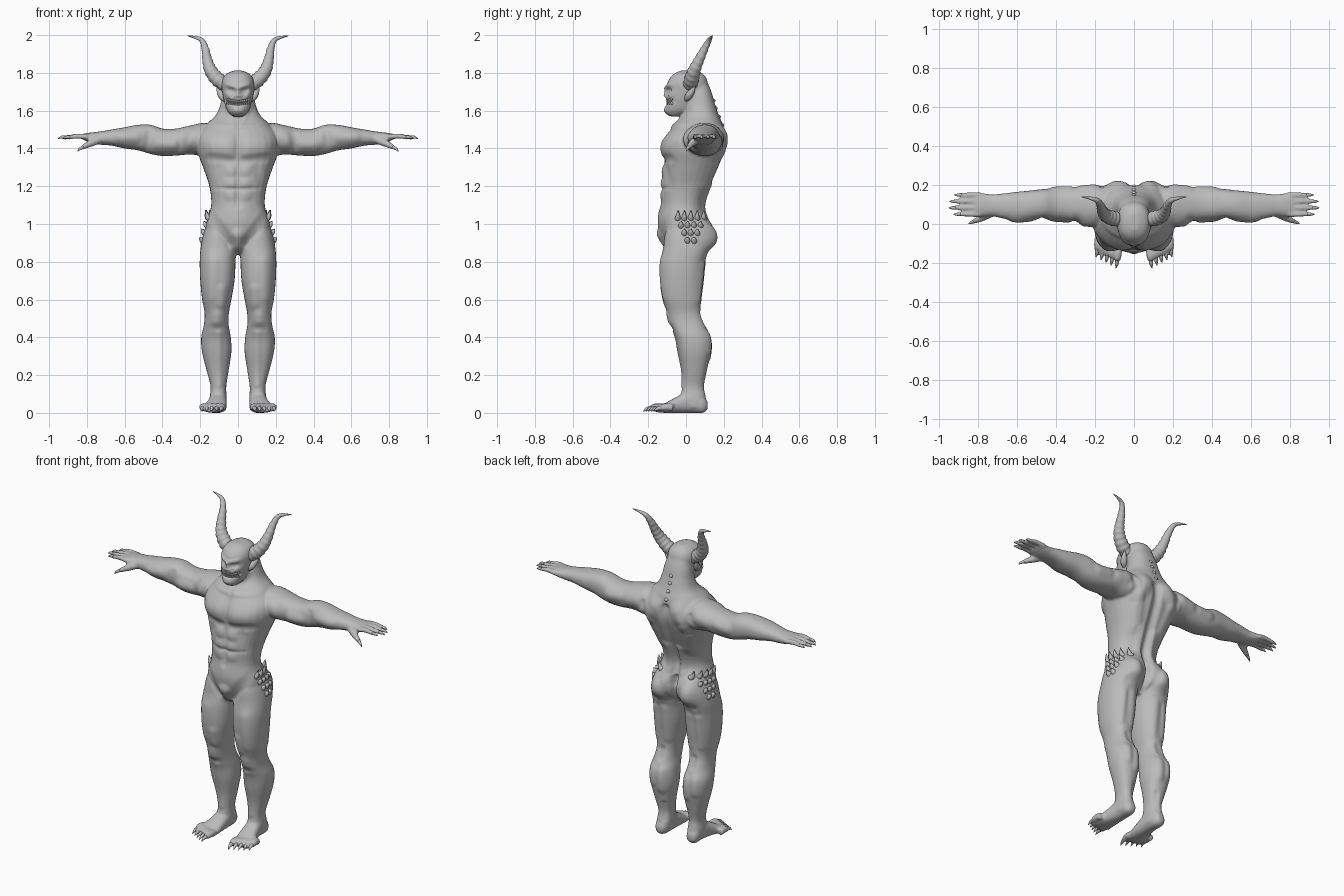
import bpy, bmesh, math
from mathutils import Vector
from mathutils.bvhtree import BVHTree

cube = bpy.data.objects.get("Cube")
if cube:
    bpy.data.objects.remove(cube, do_unlink=True)

GREY = (0.5, 0.5, 0.5, 1)
skin = bpy.data.materials.new("plain_grey")
skin.use_nodes = True
skin.diffuse_color = GREY
skin.node_tree.nodes["Principled BSDF"].inputs["Base Color"].default_value = GREY


# ---------- helpers ----------
def spline(rows, steps):
    """Catmull-Rom interpolation of number tuples."""
    result = []
    last = len(rows) - 1
    for i in range(last):
        before, start, end, after = (rows[max(0, min(last, i + k))] for k in (-1, 0, 1, 2))
        for s in range(steps):
            t = s / steps
            result.append([q + t * (r - p + t * (2 * p - 5 * q + 4 * r - w + t * (3 * (q - r) + w - p))) / 2
                           for p, q, r, w in zip(before, start, end, after)])
    return result + [list(rows[last])]


def bridge(bm, rings):
    rings = [[bm.verts.new(point) for point in ring] for ring in rings]
    for low, high in zip(rings, rings[1:]):
        for i in range(len(low)):
            bm.faces.new((low[i - 1], low[i], high[i], high[i - 1]))
    bm.faces.new(rings[0])
    bm.faces.new(rings[-1])


def loft(bm, axis, rows, mirror=True, sides=28):
    """Rows hold a position on the axis, then low and high limits on the two other axes."""
    others = [k for k in range(3) if k != axis]
    for flip in (1, -1) if mirror else (1,):
        rings = []
        for at, low_a, high_a, low_b, high_b in spline(rows, 4):
            ring = []
            for i in range(sides):
                angle = math.tau * i / sides
                c, s = (math.copysign(abs(f) ** 0.87, f) for f in (math.cos(angle), math.sin(angle)))
                point = Vector()
                point[axis] = at
                point[others[0]] = (low_a + high_a + c * (high_a - low_a)) / 2
                point[others[1]] = (low_b + high_b + s * (high_b - low_b)) / 2
                point.x *= flip
                ring.append(point)
            rings.append(ring)
        bridge(bm, rings)


def tube(bm, path, ridge=0, steps=4, sides=12, flips=(1, -1)):
    """Round tube through points that carry their own radius."""
    path = spline(path, steps)
    for flip in flips:
        points = [Vector((x * flip, y, z)) for x, y, z, r in path]
        rings = []
        for i, point in enumerate(points):
            along = points[min(i + 1, len(points) - 1)] - points[max(i - 1, 0)]
            turn = along.to_track_quat("Z", "Y")
            radius = max(path[i][3], 0.001) * (1 + ridge * (i % 4 - 1.5))
            rings.append([point + turn @ Vector((math.cos(a), math.sin(a), 0)) * radius
                          for a in (math.tau * k / sides for k in range(sides))])
        bridge(bm, rings)


def finish(bm, name):
    bmesh.ops.recalc_face_normals(bm, faces=bm.faces)
    mesh = bpy.data.meshes.new(name)
    bm.to_mesh(mesh)
    bm.free()
    mesh.materials.append(skin)
    mesh.shade_smooth()
    obj = bpy.data.objects.new(name, mesh)
    bpy.context.scene.collection.objects.link(obj)
    return obj


# ---------- body volumes ----------
bm = bmesh.new()
claws = bmesh.new()
torso = [(.84, .04, -.06, .05), (.88, .12, -.1, .1), (.95, .17, -.13, .12), (1.02, .165, -.14, .11),
         (1.1, .142, -.13, .095), (1.2, .152, -.13, .128), (1.3, .185, -.122, .172), (1.4, .22, -.12, .208),
         (1.47, .21, -.098, .205), (1.53, .165, -.06, .193), (1.58, .115, -.015, .172), (1.64, .092, 0, .152),
         (1.7, .08, 0, .135), (1.78, .05, .03, .1)]
head = [(1.57, .03, -.09, -.03), (1.6, .058, -.11, .04), (1.65, .074, -.11, .08), (1.7, .084, -.1, .11),
        (1.75, .086, -.098, .115), (1.79, .068, -.07, .095), (1.812, .025, -.03, .055)]
for rows in (torso, head):
    loft(bm, 2, [(z, -half, half, front, back) for z, half, front, back in rows], mirror=False)

leg = [(.03, .06, .15, -.03, .1), (.08, .06, .15, -.03, .105), (.14, .062, .145, -.02, .095),
       (.22, .05, .165, -.02, .11), (.32, .035, .19, -.04, .13), (.4, .038, .195, -.055, .128),
       (.47, .05, .18, -.085, .1), (.53, .048, .177, -.1, .08), (.6, .035, .19, -.12, .08),
       (.7, .018, .2, -.135, .09), (.8, .013, .203, -.135, .1), (.88, .01, .197, -.12, .125),
       (.96, .02, .18, -.11, .125), (1.03, .05, .15, -.08, .08)]
loft(bm, 2, leg)
foot = [(.115, .085, .125, .02, .06), (.09, .07, .145, 0, .09), (.03, .06, .15, 0, .12),
        (-.05, .06, .165, 0, .085), (-.11, .062, .188, 0, .052), (-.16, .075, .188, .004, .034)]
loft(bm, 1, foot)
arm = [(.1, 0, .18, 1.38, 1.52), (.18, 0, .195, 1.36, 1.535), (.25, 0, .19, 1.368, 1.522),
       (.33, .015, .185, 1.362, 1.505), (.4, .02, .182, 1.36, 1.505), (.46, .025, .18, 1.37, 1.525),
       (.53, .02, .172, 1.39, 1.525), (.6, .015, .165, 1.4, 1.512), (.67, .028, .157, 1.415, 1.5),
       (.73, .04, .152, 1.42, 1.49), (.78, .038, .158, 1.43, 1.484), (.82, .045, .155, 1.446, 1.478)]
loft(bm, 0, arm)

# Toes and fingers, each ending in a claw
for i in range(5):
    x, y = .08 + .0255 * i, -.185 + .014 * i
    tube(bm, [(x, y + .06, .026, .021), (x + .004, y + .02, .031, .02), (x + .006, y - .004, .02, .015)])
    tube(claws, [(x + .006, y + .006, .026, .012), (x + .009, y - .022, .022, .009), (x + .013, y - .042, .007, .001)])
for i, reach in enumerate((.9, .925, .92, .895)):
    y = .05 + .033 * i
    tube(bm, [(.79, y, 1.46, .016), (.85, y, 1.465, .0135), (reach, y, 1.457, .011)])
    tube(claws, [(reach - .01, y, 1.46, .0095), (reach + .01, y, 1.459, .0075), (reach + .028, y, 1.452, .001)])
tube(bm, [(.73, .06, 1.45, .024), (.78, .032, 1.427, .019), (.825, .012, 1.405, .012)])
tube(claws, [(.82, .014, 1.407, .01), (.838, .006, 1.397, .007), (.85, 0, 1.383, .001)])

body = finish(bm, "body")
remesh = body.modifiers.new("fuse", "REMESH")
remesh.mode = "VOXEL"
remesh.voxel_size = 0.0072
relax = body.modifiers.new("relax", "SMOOTH")
relax.iterations = 5
bpy.context.view_layer.update()
fused = bpy.data.meshes.new_from_object(body.evaluated_get(bpy.context.evaluated_depsgraph_get()))
body.modifiers.clear()
body.data = fused
fused.shade_smooth()

# ---------- muscles and creases, brushed on from the front or back ----------
FRONT, BACK = -1, 1
facing = {side: [(v, abs(v.co.x), v.co.z, abs(v.normal.y)) for v in fused.vertices if v.normal.y * side > 0]
          for side in (FRONT, BACK)}


def stroke(part, side, ax, az, bx, bz, radius, height):
    dx, dz = bx - ax, bz - az
    length = dx * dx + dz * dz or 1
    low, high = min(az, bz) - radius, max(az, bz) + radius
    for v, x, z, slope in facing[side]:
        if low < z < high:
            t = max(0, min(1, ((x - ax) * dx + (z - az) * dz) / length))
            gap = ((x - ax - t * dx) ** 2 + (z - az - t * dz) ** 2) / radius ** 2
            if gap < 1:
                v.co.y += side * height * slope * (1 - gap) ** 2


stroke("chest muscle", FRONT, .07, 1.42, .14, 1.42, .1, .022)
stroke("chest underline", FRONT, .03, 1.335, .15, 1.35, .035, -.009)
stroke("breastbone", FRONT, 0, 1.48, 0, 1.1, .03, -.007)
stroke("collarbone", FRONT, .02, 1.515, .18, 1.53, .02, .008)
stroke("neck cord", FRONT, .02, 1.53, .07, 1.63, .02, .008)
for level in (1.28, 1.215, 1.15):
    stroke("stomach muscle", FRONT, .03, level, .045, level, .04, .007)
stroke("rib arch", FRONT, .1, 1.3, .13, 1.2, .035, -.006)
stroke("stomach crease", FRONT, 0, 1.185, .11, 1.19, .016, -.005)
stroke("lower belly", FRONT, 0, 1.06, 0, .96, .1, .01)
stroke("groin line", FRONT, .15, 1.05, .04, .9, .04, -.009)
stroke("groin", FRONT, 0, .93, 0, .88, .06, .02)
stroke("outer thigh", FRONT, .14, .8, .15, .62, .055, .006)
stroke("inner thigh", FRONT, .08, .65, .08, .58, .045, .008)
stroke("kneecap", FRONT, .11, .51, .11, .49, .045, .007)
stroke("below knee", FRONT, .08, .45, .14, .45, .03, -.004)
stroke("shin", FRONT, .1, .42, .1, .15, .03, .006)
stroke("shoulder cap", FRONT, .22, 1.47, .25, 1.44, .075, .014)
stroke("shoulder crease", FRONT, .29, 1.5, .3, 1.39, .035, -.01)
stroke("upper arm", FRONT, .35, 1.42, .41, 1.42, .05, .01)
stroke("elbow crease", FRONT, .47, 1.48, .48, 1.4, .03, -.008)
stroke("forearm", FRONT, .54, 1.46, .62, 1.46, .045, .008)

stroke("spine groove", BACK, 0, 1.47, 0, .98, .04, -.02)
stroke("shoulder blade", BACK, .09, 1.47, .13, 1.4, .075, .024)
stroke("blade edge", BACK, .16, 1.46, .14, 1.34, .03, -.008)
stroke("side back muscle", BACK, .13, 1.34, .11, 1.22, .07, .018)
stroke("lower back", BACK, .045, 1.2, .045, 1.06, .04, .01)
stroke("buttock", BACK, .09, .97, .09, .93, .11, .038)
stroke("cleft", BACK, 0, 1.0, 0, .86, .025, -.03)
stroke("buttock fold", BACK, .04, .86, .13, .86, .035, -.008)
stroke("hamstring", BACK, .08, .78, .07, .6, .045, .008)
stroke("outer hamstring", BACK, .15, .78, .16, .6, .035, .008)
stroke("knee hollow", BACK, .11, .52, .11, .48, .035, -.008)
stroke("inner calf", BACK, .08, .4, .08, .3, .045, .009)
stroke("outer calf", BACK, .15, .41, .15, .33, .04, .008)
stroke("heel cord", BACK, .08, .2, .08, .1, .025, -.008)
stroke("rear shoulder", BACK, .22, 1.46, .26, 1.45, .06, .01)
stroke("rear upper arm", BACK, .34, 1.45, .4, 1.44, .05, .01)

# Face
stroke("brow ridge", FRONT, .01, 1.725, .06, 1.738, .018, .011)
stroke("eye socket", FRONT, .035, 1.705, .042, 1.708, .018, -.015)
stroke("eyeball", FRONT, .036, 1.706, .038, 1.706, .01, .008)
stroke("nose", FRONT, 0, 1.715, 0, 1.682, .016, .015)
stroke("nostril", FRONT, .012, 1.678, .014, 1.678, .012, .01)
stroke("cheekbone", FRONT, .055, 1.682, .07, 1.69, .02, .012)
stroke("mouth", FRONT, 0, 1.64, .058, 1.65, .02, -.022)
stroke("chin", FRONT, 0, 1.595, .02, 1.595, .03, .008)
fused.update()
finish(claws, "claws")

# ---------- pointed ears ----------
bm = bmesh.new()
tube(bm, [(.07, 0, 1.655, .01), (.084, .012, 1.675, .019), (.097, .03, 1.7, .016), (.113, .05, 1.73, .001)])
finish(bm, "ears")

# ---------- horns ----------
bm = bmesh.new()
tube(bm, [(.065, .02, 1.735, .036), (.11, .03, 1.768, .038), (.146, .045, 1.815, .033), (.163, .07, 1.87, .026),
          (.174, .1, 1.93, .019), (.198, .125, 1.977, .012), (.268, .14, 1.997, .002)], ridge=.04, steps=8, sides=20)
finish(bm, "horns")

# ---------- spikes, knobs and teeth set on the body surface ----------
surface = BVHTree.FromPolygons([v.co for v in fused.vertices], [p.vertices for p in fused.polygons])


def surface_point(start, direction):
    hit = surface.ray_cast(Vector(start), Vector(direction))[0]
    return hit or Vector(start)


# Tall spikes along the crest, blunt knobs in the rows below
bm = bmesh.new()
for level, count, rise in ((1.035, 5, .04), (.995, 4, .02), (.955, 3, .02), (.915, 2, .016)):
    for i in range(count):
        x, y, z = surface_point((.5, .025 + .034 * (i - (count - 1) / 2), level), (-1, 0, 0))
        tube(bm, [(x - .012, y, z - .01, .019), (x + .004, y, z + .004, .013),
                  (x + .013, y + .002, z + rise, .001)], sides=10)
finish(bm, "hip_spikes")

bm = bmesh.new()
for level in (1.52, 1.565, 1.61, 1.65):
    x, y, z = surface_point((0, .5, level), (0, -1, 0))
    tube(bm, [(0, y - .015, z, .015), (0, y - .001, z, .012), (0, y + .005, z - .004, .001)], flips=(1,))
finish(bm, "spine_knobs")

bm = bmesh.new()
for i in range(6):
    x = .005 + .0105 * i
    middle = 1.641 + 3 * x * x
    y = surface_point((x, -.5, middle), (0, 1, 0)).y
    for way in (1, -1):
        tube(bm, [(x, y, middle + way * .017, .006), (x, y - .01, middle + way * .008, .0055),
                  (x, y - .012, middle - way * .006, .001)], sides=8, steps=2)
finish(bm, "teeth")
